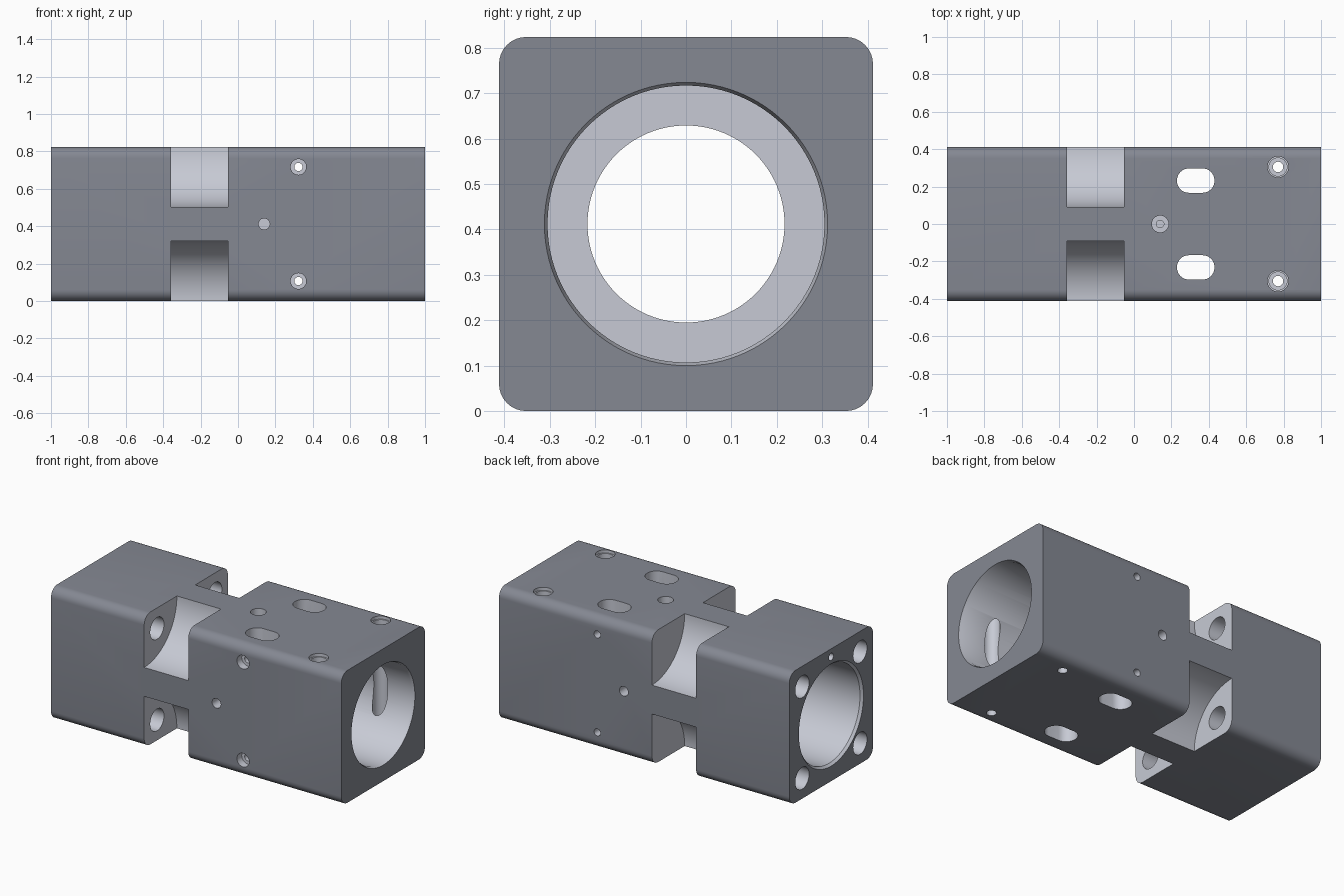
import bpy, bmesh, math
from mathutils import Matrix, Vector

if "Cube" in bpy.data.objects:
    bpy.data.objects.remove(bpy.data.objects["Cube"])

H = 0.412                      # half width of the square block
C = Vector((0, 0, H))          # bore axis passes through here


def make_material(name, color):
    mat = bpy.data.materials.new(name)
    mat.diffuse_color = (*color, 1)
    mat.use_nodes = True
    mat.node_tree.nodes["Principled BSDF"].inputs["Base Color"].default_value = mat.diffuse_color
    return mat


# Dark outer finish and lighter machined cuts
FINISHES = [make_material("dark_finish", (0.234, 0.248, 0.291)),
            make_material("machined_finish", (0.57, 0.59, 0.66))]


def make_object(name, bm, finish):
    bmesh.ops.recalc_face_normals(bm, faces=bm.faces)
    for f in bm.faces:
        f.material_index = finish
    mesh = bpy.data.meshes.new(name)
    for mat in FINISHES:
        mesh.materials.append(mat)
    bm.to_mesh(mesh)
    bm.free()
    obj = bpy.data.objects.new(name, mesh)
    bpy.context.collection.objects.link(obj)
    return obj


def prism(name, outline, axis, start, end, finish=1):
    """Extrude a closed list of 2D points along x or z."""
    bm = bmesh.new()
    place = (lambda a, b: (start, a, b)) if axis == 'X' else (lambda a, b: (a, b, start))
    face = bm.faces.new([bm.verts.new(place(a, b)) for a, b in outline])
    out = bmesh.ops.extrude_face_region(bm, geom=[face])
    step = Vector((end - start, 0, 0)) if axis == 'X' else Vector((0, 0, end - start))
    bmesh.ops.translate(bm, vec=step, verts=[g for g in out['geom'] if isinstance(g, bmesh.types.BMVert)])
    return make_object(name, bm, finish)


def rounded(cx, cy, hx, hy, r, n=8):
    """Rounded rectangle outline."""
    pts = []
    for k, (sx, sy) in enumerate([(1, 1), (-1, 1), (-1, -1), (1, -1)]):
        for i in range(n + 1):
            a = math.radians(90 * (k + i / n))
            pts.append((cx + sx * (hx - r) + r * math.cos(a), cy + sy * (hy - r) + r * math.sin(a)))
    return pts


def turned(name, profile, origin, direction, n=32):
    """Solid of revolution from (distance, radius) pairs along a direction."""
    bm = bmesh.new()
    turn = Vector(direction).to_track_quat('Z', 'Y').to_matrix().to_4x4()
    rings = []
    for d, r in profile:
        rings.append([bm.verts.new((r * math.cos(2 * math.pi * i / n),
                                    r * math.sin(2 * math.pi * i / n), d)) for i in range(n)])
    for a, b in zip(rings, rings[1:]):
        for i in range(n):
            j = (i + 1) % n
            bm.faces.new((a[i], a[j], b[j], b[i]))
    bm.faces.new(rings[0])
    bm.faces.new(rings[-1])
    bmesh.ops.transform(bm, matrix=Matrix.Translation(origin) @ turn, verts=bm.verts)
    return make_object(name, bm, 1)


def cut(cutter):
    """Subtract a cutter from the block, then discard it."""
    mod = block.modifiers.new("cut", 'BOOLEAN')
    mod.operation = 'DIFFERENCE'
    mod.solver = 'EXACT'
    mod.object = cutter
    bpy.context.view_layer.objects.active = block
    bpy.ops.object.modifier_apply(modifier=mod.name)
    bpy.data.objects.remove(cutter)


# Block with rounded long edges
block = prism("housing_block", rounded(0, H, H, H, 0.06), 'X', -1, 1, finish=0)

# Stepped main bore: chamfered ends and narrow middle
cut(turned("main_bore", [(-1.1, 0.318), (-1.0, 0.318), (-0.985, 0.305),
                         (-0.45, 0.305), (-0.45, 0.217), (0.08, 0.217), (0.08, 0.305), (0.985, 0.305),
                         (1.0, 0.312), (1.1, 0.312)], C, (1, 0, 0), 96))

for sy in (-1, 1):
    for sz in (-1, 1):
        # Curved corner notches
        cut(turned("corner_notch", [(-0.358, 0.322), (-0.054, 0.322)],
                   C + Vector((0, sy * H, sz * H)), (1, 0, 0), 96))
        # End bolt holes opening into the notches
        cut(turned("bolt_hole", [(-1.1, 0.068), (-0.3, 0.068)],
                   C + Vector((0, sy * 0.285, sz * 0.285)), (1, 0, 0)))

for s in (-1, 1):
    # Long slots through the top and bottom
    cut(prism("slot", rounded(0.33, s * 0.232, 0.1, 0.065, 0.063), 'Z', -0.1, 0.95))
    # Stepped vertical clamp holes
    cut(turned("vertical_clamp_hole", [(-0.1, 0.028), (0.2, 0.028), (0.2, 0.048), (0.805, 0.048),
                                       (0.805, 0.056), (0.95, 0.056)],
               (0.77, s * 0.305, 0), (0, 0, 1)))
    # Counterbored cross holes from front to back
    cut(turned("cross_hole", [(-0.55, 0.042), (-0.365, 0.042), (-0.365, 0.022), (0.55, 0.022)],
               (0.323, 0, H + s * 0.305), (0, 1, 0)))
    # Blind side holes
    cut(turned("side_hole", [(0.335, 0.03), (0.5, 0.03)], (0.14, 0, H), (0, s, 0)))

# Stepped blind hole on the top, and pin hole on the end
cut(turned("top_port", [(0.33, 0.02), (0.36, 0.02), (0.36, 0.045), (0.5, 0.045)],
           C + Vector((0.14, 0, 0)), (0, 0, 1)))
cut(turned("pin_hole", [(-1.1, 0.022), (-0.85, 0.022)], C + Vector((0, 0, 0.362)), (1, 0, 0)))

# Smooth curved walls, sharp machined edges
bpy.ops.object.select_all(action='DESELECT')
block.select_set(True)
bpy.context.view_layer.objects.active = block
bpy.ops.object.shade_smooth_by_angle(angle=math.radians(30))
